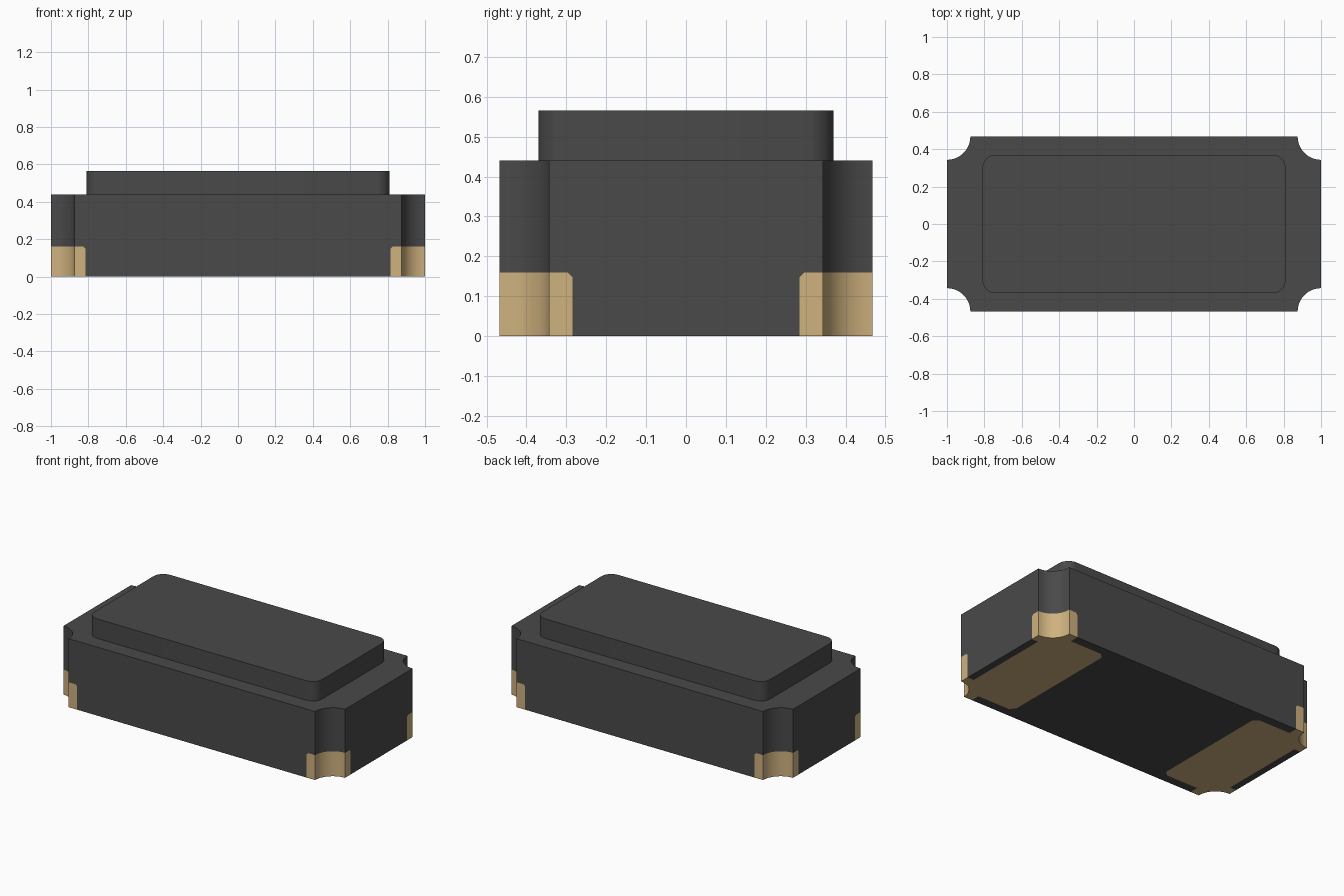
import bpy, bmesh, math
from mathutils import Vector

cube = bpy.data.objects.get("Cube")
if cube:
    bpy.data.objects.remove(cube, do_unlink=True)


def material(name, rgb):
    m = bpy.data.materials.new(name)
    m.use_nodes = True
    col = (*rgb, 1.0)
    m.diffuse_color = col
    bsdf = next(n for n in m.node_tree.nodes if n.type == 'BSDF_PRINCIPLED')
    bsdf.inputs["Base Color"].default_value = col
    bsdf.inputs["Roughness"].default_value = 0.6
    return m


dark = material("dark ceramic", (0.067, 0.067, 0.067))
gold = material("gold metal", (0.62, 0.44, 0.21))


def outline(hx, hy, r, notched, steps=12):
    """Rectangle whose corners are rounded, or scooped out when notched."""
    pts = []
    for k, (sx, sy) in enumerate([(1, 1), (-1, 1), (-1, -1), (1, -1)]):
        inset = 0 if notched else r
        for i in range(steps + 1):
            t = i / steps
            deg = 90 * k + (270 - 90 * t if notched else 90 * t)
            a = math.radians(deg)
            pts.append((sx * (hx - inset) + r * math.cos(a),
                        sy * (hy - inset) + r * math.sin(a)))
    return pts


def prism(pts, z0, z1):
    bm = bmesh.new()
    base = bm.faces.new([bm.verts.new((x, y, z0)) for x, y in pts])
    res = bmesh.ops.extrude_face_region(bm, geom=[base], use_keep_orig=True)
    top = [v for v in res["geom"] if isinstance(v, bmesh.types.BMVert)]
    bmesh.ops.translate(bm, verts=top, vec=(0, 0, z1 - z0))
    bmesh.ops.recalc_face_normals(bm, faces=bm.faces[:])
    return bm


def finish(bm, name, mats):
    me = bpy.data.meshes.new(name)
    bm.to_mesh(me)
    bm.free()
    for m in mats:
        me.materials.append(m)
    ob = bpy.data.objects.new(name, me)
    bpy.context.collection.objects.link(ob)
    bpy.ops.object.select_all(action='DESELECT')
    ob.select_set(True)
    bpy.context.view_layer.objects.active = ob
    bpy.ops.object.shade_smooth_by_angle(angle=math.radians(30))
    return ob


def cut(bm, facing, co, no):
    """Split only the faces looking along +/- the given direction."""
    bm.normal_update()
    d = Vector(facing)
    faces = [f for f in bm.faces if abs(f.normal.dot(d)) > 0.999
             and f.calc_center_median().z < 0.4]
    geom = set(faces)
    for f in faces:
        geom.update(f.edges)
        geom.update(f.verts)
    bmesh.ops.bisect_plane(bm, geom=list(geom), dist=1e-5,
                           plane_co=co, plane_no=no)


X, Y, Z = (1, 0, 0), (0, 1, 0), (0, 0, 1)
HX, HY = 1.0, 0.468
METAL_H = 0.16                 # height of the corner metal
CX, CY = 0.815, 0.285          # where the corner metal starts
PX0, PX1, PY = 0.56, 0.955, 0.41   # contact pad on the underside
CH = 0.012                     # clipped corners of the metal
PCH = 0.03                     # clipped corners of the pads

# Body, cut along the borders of the metal areas
bm = prism(outline(HX, HY, 0.125, True), 0.0, 0.44)
bmesh.ops.bisect_plane(bm, geom=bm.verts[:] + bm.edges[:] + bm.faces[:],
                       dist=1e-5, plane_co=(0, 0, METAL_H), plane_no=Z)
for s in (-1, 1):
    cut(bm, Y, (s * CX, 0, 0), X)
    cut(bm, X, (0, s * CY, 0), Y)
    cut(bm, Y, (s * CX, 0, METAL_H - CH), (s, 0, -1))
    cut(bm, X, (0, s * CY, METAL_H - CH), (0, s, -1))
    for x in (CX, PX0, PX1):
        cut(bm, Z, (s * x, 0, 0), X)
    for y in (CY, PY):
        cut(bm, Z, (0, s * y, 0), Y)
for sx in (-1, 1):
    for sy in (-1, 1):
        cut(bm, Z, (sx * (PX0 + PCH), sy * PY, 0), (sx, -sy, 0))


def is_metal(f):
    c, n = f.calc_center_median_weighted(), f.normal
    x, y, z = abs(c.x), abs(c.y), c.z
    if z > METAL_H or n.z > 0.5:
        return False
    if n.z < -0.5:             # underside: corners and pads
        pad = PX0 < x < PX1 and y < PY and (x - PX0) + (PY - y) > PCH
        return pad or (x > CX and y > CY)
    if abs(n.x) > 0.999:       # short ends
        return y > CY and (y - CY) + (METAL_H - z) > CH
    if abs(n.y) > 0.999:       # long sides
        return x > CX and (x - CX) + (METAL_H - z) > CH
    return True                # scooped corners


bm.normal_update()
for f in bm.faces:
    f.material_index = 1 if is_metal(f) else 0
finish(bm, "package_body", [dark, gold])

# Raised lid
finish(prism(outline(0.81, 0.37, 0.07, False), 0.43, 0.565), "lid", [dark])
